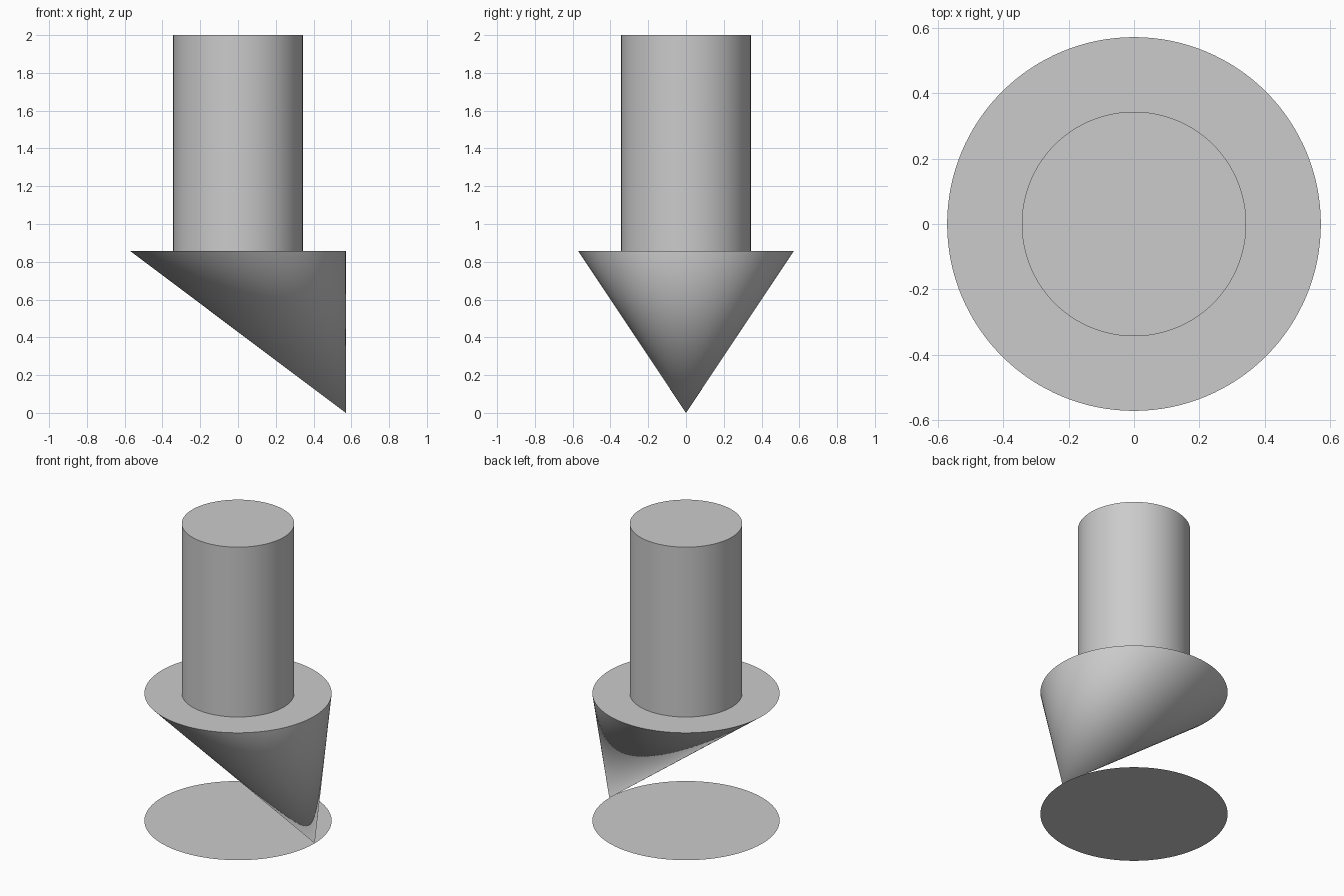
import bpy
import bmesh
from mathutils import Matrix

if "Cube" in bpy.data.objects:
    bpy.data.objects.remove(bpy.data.objects["Cube"])

SEGMENTS = 128
HEAD_RADIUS = 0.571
SHAFT_RADIUS = 0.343
HEAD_TOP = 0.857
TOTAL_HEIGHT = 2.0

grey = bpy.data.materials.new("light grey")
grey.diffuse_color = (0.6, 0.6, 0.6, 1.0)
grey.use_nodes = True
grey.node_tree.nodes["Principled BSDF"].inputs["Base Color"].default_value = grey.diffuse_color


def finish(bm, name):
    """Turn a bmesh into a named grey object with smooth sides and sharp rims."""
    mesh = bpy.data.meshes.new(name)
    bm.to_mesh(mesh)
    bm.free()
    mesh.materials.append(grey)
    obj = bpy.data.objects.new(name, mesh)
    bpy.context.collection.objects.link(obj)
    bpy.ops.object.select_all(action='DESELECT')
    obj.select_set(True)
    bpy.context.view_layer.objects.active = obj
    bpy.ops.object.shade_smooth_by_angle()
    return obj


# Flat disc on the ground
bm = bmesh.new()
bmesh.ops.create_circle(bm, cap_ends=True, radius=HEAD_RADIUS, segments=SEGMENTS)
finish(bm, "ground_disc")

# Slanted cone: a pointed-down cone whose tip is pushed to the right rim
bm = bmesh.new()
bmesh.ops.create_cone(bm, cap_ends=True, segments=SEGMENTS,
                      radius1=0.0, radius2=HEAD_RADIUS, depth=HEAD_TOP,
                      matrix=Matrix.Translation((0, 0, HEAD_TOP / 2)))
bmesh.ops.remove_doubles(bm, verts=bm.verts, dist=1e-5)
for v in bm.verts:
    if v.co.z < 0.01:
        v.co.x = HEAD_RADIUS
bmesh.ops.recalc_face_normals(bm, faces=bm.faces)
finish(bm, "slanted_cone")

# Upright cylinder standing on the cone
depth = TOTAL_HEIGHT - HEAD_TOP
bm = bmesh.new()
bmesh.ops.create_cone(bm, cap_ends=True, segments=SEGMENTS,
                      radius1=SHAFT_RADIUS, radius2=SHAFT_RADIUS, depth=depth,
                      matrix=Matrix.Translation((0, 0, HEAD_TOP + depth / 2)))
finish(bm, "shaft")
